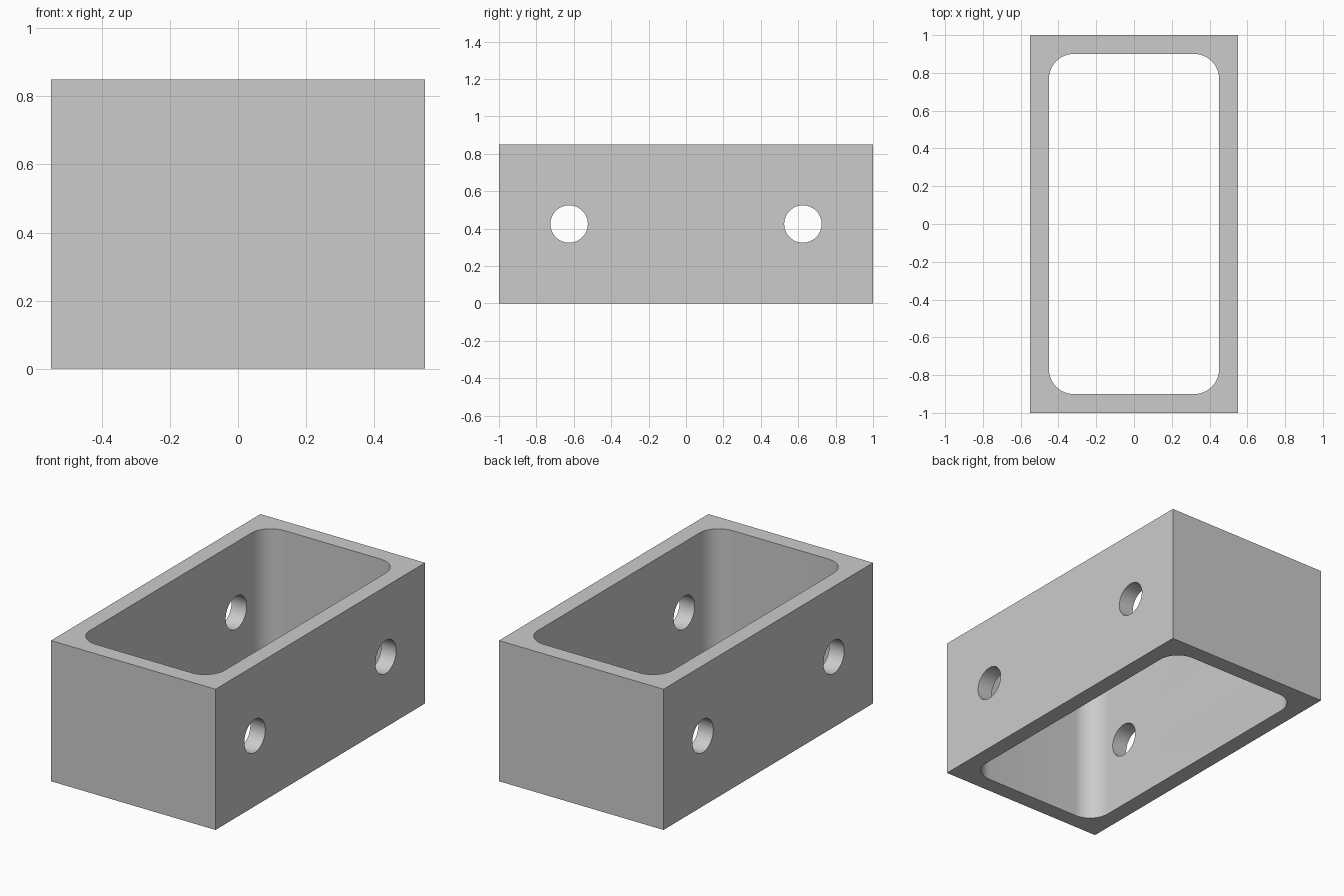
import bpy
import math

cube = bpy.data.objects.get("Cube")
if cube:
    bpy.data.objects.remove(cube, do_unlink=True)

WIDTH, LENGTH, HEIGHT = 1.1, 2.0, 0.85
WALL, CORNER = 0.1, 0.13
HOLE_RADIUS, HOLE_Y = 0.1, 0.625

grey = bpy.data.materials.new("plain grey")
grey.use_nodes = True
colour = (0.6, 0.6, 0.6, 1)
grey.diffuse_color = colour
grey.node_tree.nodes["Principled BSDF"].inputs["Base Color"].default_value = colour


def box(name, x, y, z):
    bpy.ops.mesh.primitive_cube_add(size=1, location=(0, 0, HEIGHT / 2))
    obj = bpy.context.object
    obj.name = name
    obj.scale = (x, y, z)
    bpy.ops.object.transform_apply(location=False, rotation=False, scale=True)
    obj.data.materials.append(grey)
    return obj


def apply(obj, modifier):
    bpy.context.view_layer.objects.active = obj
    bpy.ops.object.modifier_apply(modifier=modifier.name)


def cut(obj, cutter):
    mod = obj.modifiers.new("cut", "BOOLEAN")
    mod.operation = "DIFFERENCE"
    mod.solver = "EXACT"
    mod.object = cutter
    apply(obj, mod)
    bpy.data.objects.remove(cutter, do_unlink=True)


# Outer block
frame = box("rectangular_frame", WIDTH, LENGTH, HEIGHT)

# Open centre with rounded vertical corners
opening = box("opening_cutter", WIDTH - 2 * WALL, LENGTH - 2 * WALL, HEIGHT + 0.4)
weights = opening.data.attributes.new("bevel_weight_edge", "FLOAT", "EDGE")
for edge in opening.data.edges:
    a, b = (opening.data.vertices[i].co for i in edge.vertices)
    weights.data[edge.index].value = float(abs(a.z - b.z) > 0.1)
bevel = opening.modifiers.new("round", "BEVEL")
bevel.limit_method = "WEIGHT"
bevel.width = CORNER
bevel.segments = 12
apply(opening, bevel)
cut(frame, opening)

# Holes through both side walls
for side in (-1, 1):
    bpy.ops.mesh.primitive_cylinder_add(
        vertices=48, radius=HOLE_RADIUS, depth=WIDTH + 0.4,
        location=(0, side * HOLE_Y, HEIGHT / 2), rotation=(0, math.pi / 2, 0))
    drill = bpy.context.object
    drill.name = "hole_cutter"
    drill.data.materials.append(grey)
    cut(frame, drill)

# Smooth curved walls, crisp edges
bpy.ops.object.select_all(action="DESELECT")
frame.select_set(True)
bpy.context.view_layer.objects.active = frame
bpy.ops.object.shade_smooth_by_angle(angle=math.radians(30))
